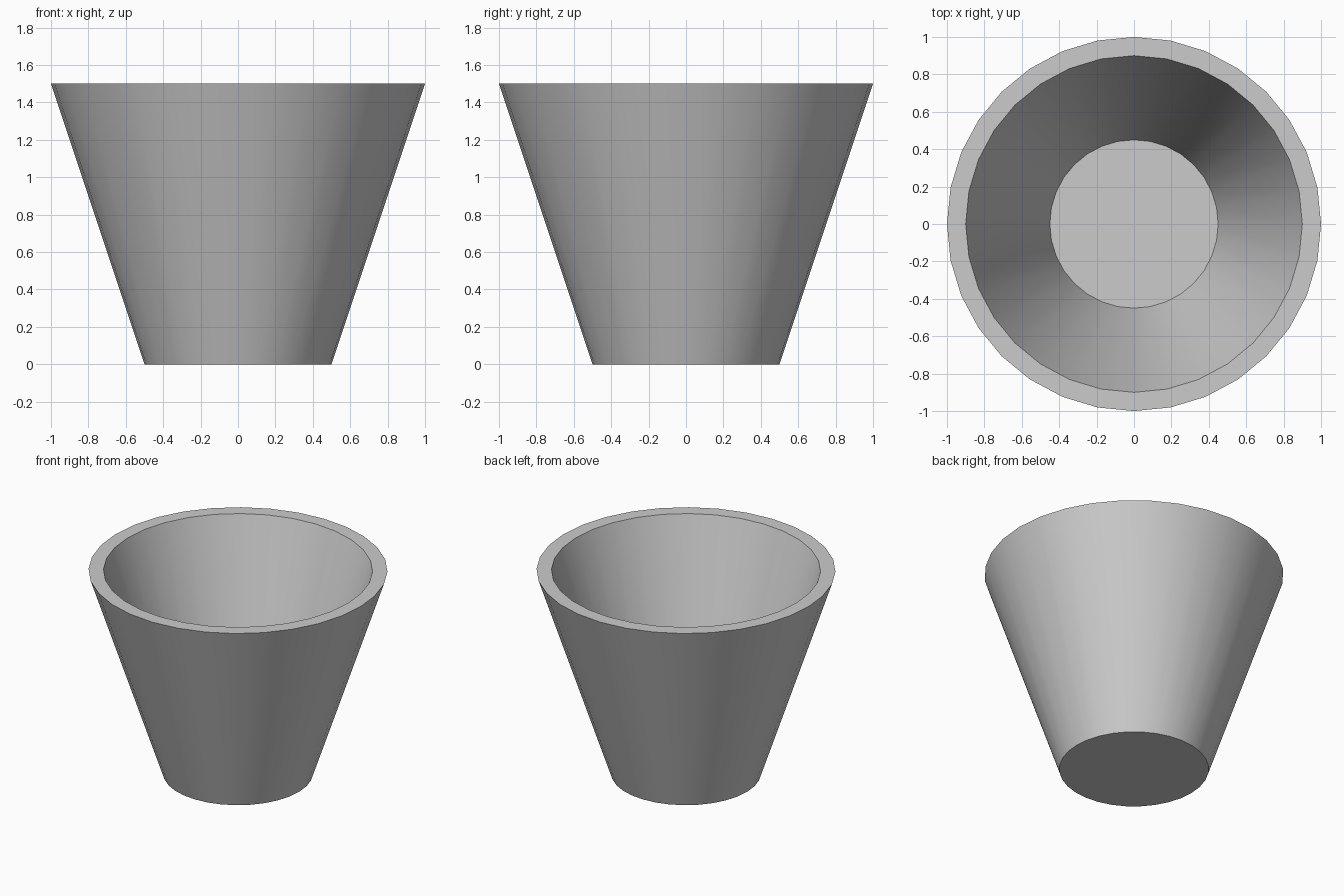
import bpy, bmesh, math

if "Cube" in bpy.data.objects:
    bpy.data.objects.remove(bpy.data.objects["Cube"])

SIDES = 32
# Cross-section (radius, height): underside, outer wall, rim, inner wall, floor
PROFILE = [(0, 0), (0.5, 0), (1.0, 1.5), (0.9, 1.5), (0.45, 0.1), (0, 0.1)]

# Tapered open bucket, turned around the z axis
bm = bmesh.new()
verts = [bm.verts.new((r, 0, z)) for r, z in PROFILE]
edges = [bm.edges.new(pair) for pair in zip(verts, verts[1:])]
bmesh.ops.spin(bm, geom=verts + edges, cent=(0, 0, 0), axis=(0, 0, 1),
               angle=math.tau, steps=SIDES, use_duplicate=False)

# Close the seam and the two centre points
bmesh.ops.remove_doubles(bm, verts=bm.verts, dist=0.0005)
bmesh.ops.recalc_face_normals(bm, faces=bm.faces)

mesh = bpy.data.meshes.new("bucket")
bm.to_mesh(mesh)
bm.free()
bucket = bpy.data.objects.new("bucket", mesh)
bpy.context.collection.objects.link(bucket)

# Smooth round walls with crisp rim and base edges
bpy.context.view_layer.objects.active = bucket
bucket.select_set(True)
bpy.ops.object.shade_smooth_by_angle(angle=math.radians(30))
